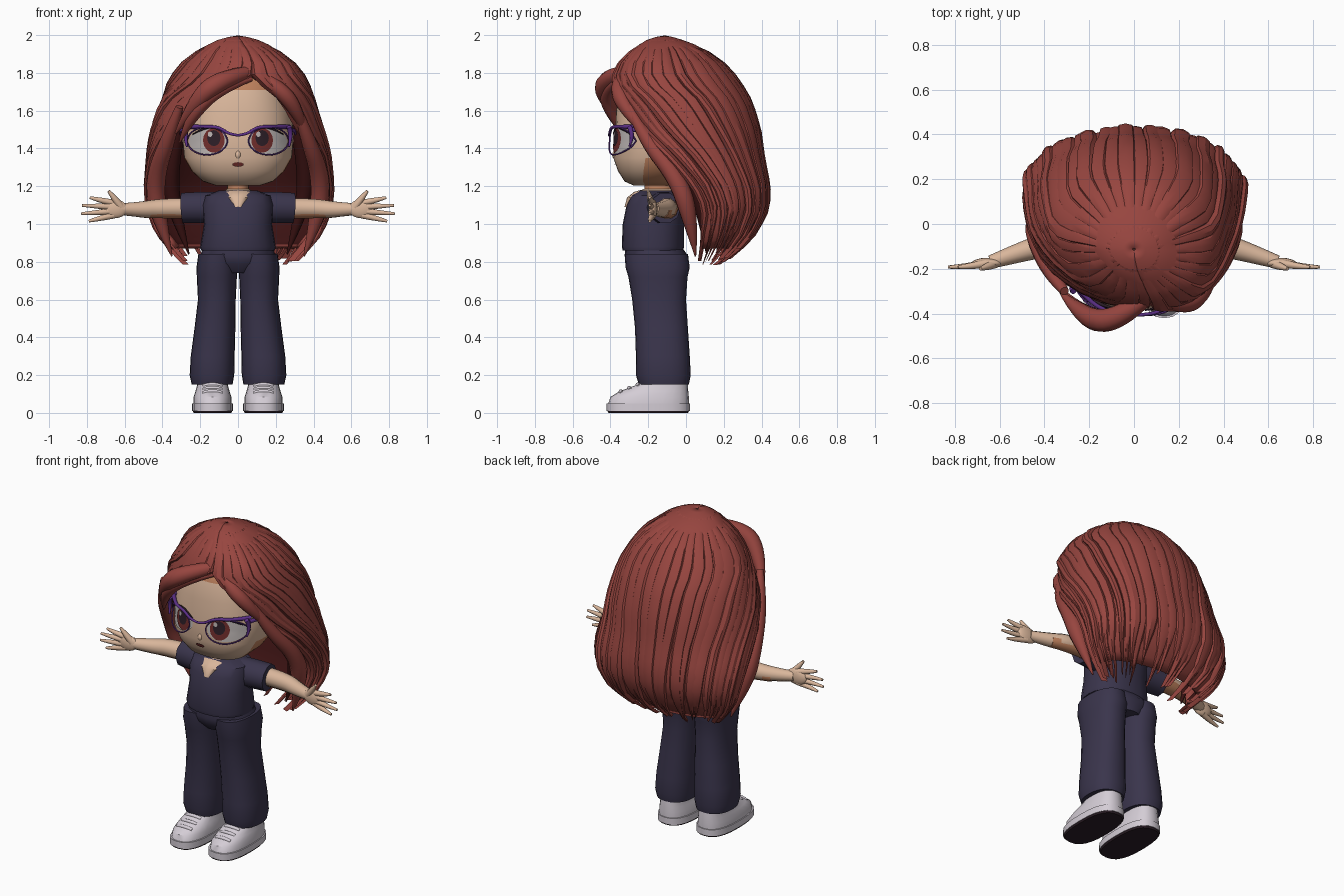
import bpy, bmesh, math, random

random.seed(4)
cube = bpy.data.objects.get("Cube")
if cube:
    bpy.data.objects.remove(cube, do_unlink=True)


def material(name, *rgb):
    m = bpy.data.materials.new(name)
    m.use_nodes = True
    m.diffuse_color = (*rgb, 1)
    m.node_tree.nodes["Principled BSDF"].inputs["Base Color"].default_value = (*rgb, 1)
    return m


HAIR = material("auburn_hair", .31, .06, .05)
LINING = material("dark_hair", .042, .006, .006)
SKIN = material("skin", .7, .47, .33)
WARM = material("warm_skin", .52, .22, .11)
CLOTH = material("navy_cloth", .042, .035, .072)
SHOE = material("pale_shoe", .66, .61, .67)
FRAME = material("purple_frame", .11, .03, .25)
WHITE = material("eye_white", .5, .46, .45)
IRIS = material("red_brown", .16, .026, .024)
DARK = material("near_black", .025, .013, .02)


def add_mesh(name, verts, faces, mats, fix=True, angle=40):
    me = bpy.data.meshes.new(name)
    me.from_pydata(verts, [], faces)
    if fix:
        bm = bmesh.new()
        bm.from_mesh(me)
        bmesh.ops.recalc_face_normals(bm, faces=bm.faces)
        bm.to_mesh(me)
        bm.free()
    for m in mats:
        me.materials.append(m)
    ob = bpy.data.objects.new(name, me)
    bpy.context.collection.objects.link(ob)
    bpy.ops.object.select_all(action="DESELECT")
    ob.select_set(True)
    bpy.context.view_layer.objects.active = ob
    bpy.ops.object.shade_smooth_by_angle(angle=math.radians(angle))
    return ob


def grid_faces(rows, cols, start=0, closed=False):
    span = cols if closed else cols - 1
    return [(start + r * cols + i, start + r * cols + (i + 1) % cols,
             start + (r + 1) * cols + (i + 1) % cols, start + (r + 1) * cols + i)
            for r in range(rows - 1) for i in range(span)]


def loft(name, rings, mats, n=24, side=1, power=2.3):
    """Stack rounded sections (z, half width, front y, back y, centre x)."""
    verts = []
    for z, rx, yf, yb, *cx in rings:
        for i in range(n):
            a = math.tau * i / n
            c, s = math.cos(a), math.sin(a)
            x = math.copysign(abs(c) ** (2 / power), c) * rx + (cx[0] if cx else 0)
            y = (yf + yb) / 2 + math.copysign(abs(s) ** (2 / power), s) * (yb - yf) / 2
            verts.append((side * x, y, z))
    faces = grid_faces(len(rings), n, closed=True)
    top = (len(rings) - 1) * n
    faces += [tuple(range(n)), tuple(range(top, top + n))]
    return add_mesh(name, verts, faces, mats)


def tube(name, pts, radii, mat, side=1):
    """Smooth tapered tube along a few points."""
    cu = bpy.data.curves.new(name, "CURVE")
    cu.dimensions = "3D"
    cu.bevel_depth, cu.bevel_resolution, cu.resolution_u = 1, 3, 6
    cu.use_fill_caps = True
    sp = cu.splines.new("NURBS")
    sp.points.add(len(pts) - 1)
    for p, (x, y, z), r in zip(sp.points, pts, radii):
        p.co, p.radius = (side * x, y, z, 1), r
    sp.order_u, sp.use_endpoint_u = 3, True
    cu.materials.append(mat)
    ob = bpy.data.objects.new(name, cu)
    bpy.context.collection.objects.link(ob)


def section(rings, z):
    """Interpolate a table of sections that runs upwards."""
    z = min(max(z, rings[0][0]), rings[-1][0])
    for a, b in zip(rings, rings[1:]):
        if z <= b[0]:
            t = (z - a[0]) / (b[0] - a[0])
            return [p + (q - p) * t for p, q in zip(a, b)]


# Head, with warmer skin behind the jaw and below the hairline
HEAD = [(1.205, .12, -.28, -.09), (1.225, .185, -.325, -.04), (1.28, .245, -.36, .04),
        (1.35, .285, -.385, .12), (1.46, .295, -.375, .18), (1.6, .285, -.37, .2),
        (1.71, .255, -.345, .185), (1.75, .24, -.33, .17), (1.86, .14, -.25, .1)]
head = loft("head", HEAD, [SKIN, WARM], n=48, power=2.4)
for p in head.data.polygons:
    if p.center.z > 1.71 or (p.center.z < 1.4 and p.center.y > -.22):
        p.material_index = 1


def on_face(x, z, off):
    _, rx, yf, yb = section(HEAD, z)
    k = max(0, 1 - min(1, abs(x) / rx) ** 2.4) ** (1 / 2.4)
    return (x, (yf + yb) / 2 - (yb - yf) / 2 * k - off, z)


def face_plate(name, x, z, rx, rz, off, mat, n=24):
    verts = [on_face(x + rx * t * math.cos(math.tau * i / n),
                     z + rz * t * math.sin(math.tau * i / n), off)
             for t in (.02, .4, .7, 1) for i in range(n)]
    faces = [(a, d, c, b) for a, b, c, d in grid_faces(4, n, closed=True)]
    add_mesh(name, verts, faces + [tuple(range(n))], [mat], fix=False)


# Eyes, glasses, nose and mouth
for s, word in ((1, "left"), (-1, "right")):
    face_plate(word + "_eye_white", s * .155, 1.438, .105, .069, .006, WHITE)
    face_plate(word + "_iris", s * .128, 1.443, .057, .065, .011, IRIS)
    face_plate(word + "_pupil", s * .128, 1.455, .035, .042, .015, DARK)
    face_plate(word + "_eye_glint", s * .128 - .02, 1.475, .012, .014, .018, WHITE)
    lash = [on_face(s * x, z, .012) for x, z in ((.05, 1.475), (.11, 1.515), (.18, 1.51), (.24, 1.475))]
    tube(word + "_lash", lash, (.003, .007, .007, .003), DARK)
    rim = [on_face(s * (.163 + .108 * math.cos(a)), 1.44 + .075 * math.sin(a), .03)
           for a in [math.tau * i / 16 for i in range(17)]]
    tube(word + "_rim", rim, [.004] * 17, FRAME)
    top = [on_face(s * x, z, .032) for x, z in ((0, 1.47), (.05, 1.475), (.1, 1.515), (.2, 1.515), (.27, 1.515))]
    tube(word + "_frame_top", top, (.007, .008, .008, .01, .013), FRAME)
    tube(word + "_frame_corner", [(.27, -.3, 1.515), (.285, -.275, 1.47), (.27, -.3, 1.41)], (.014, .013, .005), FRAME, s)
    tube(word + "_temple", [(.275, -.28, 1.5), (.305, -.2, 1.5), (.305, -.03, 1.47)],
         (.013, .009, .006), FRAME, s)
tube("nose", [on_face(0, 1.385, -.014), on_face(0, 1.365, .0), on_face(0, 1.35, -.014)],
     (.012, .018, .012), SKIN)
face_plate("mouth", 0, 1.315, .03, .012, .008, IRIS)

# Neck and tunic
neck = loft("neck", [(1.09, .035, -.326, -.1), (1.14, .085, -.312, -.06), (1.17, .09, -.275, -.06),
                     (1.185, .058, -.22, -.07), (1.26, .055, -.22, -.07)], [SKIN, WARM])
for p in neck.data.polygons:
    p.material_index = int(p.center.z > 1.185)
loft("tunic", [(.86, .195, -.335, -.015), (.88, .2, -.34, -.01), (1, .18, -.335, -.01),
               (1.1, .19, -.315, -.005), (1.15, .175, -.29, -.02), (1.178, .1, -.25, -.05)], [CLOTH])
loft("hips", [(.74, .09, -.27, .0), (.79, .17, -.315, .012), (.83, .2, -.325, .012), (.875, .185, -.32, -.02)], [CLOTH])

for s, word in ((1, "left"), (-1, "right")):
    # Arms and hands
    tube(word + "_sleeve", [(.12, -.125, 1.085), (.2, -.12, 1.09), (.295, -.11, 1.085)],
         (.088, .086, .083), CLOTH, s)
    arm = [(.24, -.1, 1.085), (.4, -.095, 1.085), (.52, -.13, 1.075), (.64, -.17, 1.08)]
    tube(word + "_arm", arm, (.055, .053, .043, .03), SKIN, s)
    tube(word + "_arm_underside", [(x, y + .004, z - .005) for x, y, z in arm[:3]], (.055, .053, .038), WARM, s)
    bpy.ops.mesh.primitive_uv_sphere_add(segments=16, ring_count=10, location=(s * .655, -.175, 1.08))
    palm = bpy.context.object
    palm.name, palm.scale = word + "_palm", (.07, .024, .05)
    palm.data.materials.append(SKIN)
    bpy.ops.object.shade_smooth_by_angle()
    for i, (x, z) in enumerate([(.785, 1.14), (.825, 1.098), (.83, 1.055), (.79, 1.015)]):
        root = 1.112 - i * .022
        tube(f"{word}_finger_{i + 1}", [(.66, -.175, root), (.73, -.19, (root + z) / 2), (x, -.192, z)],
             (.018, .016, .007), SKIN, s)
    tube(word + "_thumb", [(.62, -.175, 1.09), (.65, -.19, 1.13), (.685, -.2, 1.175)],
         (.022, .018, .008), SKIN, s)

    # Trousers
    loft(word + "_leg", [(.15, .108, -.25, .015, .137), (.2, .118, -.265, .025, .138), (.3, .116, -.265, .02, .134),
                         (.45, .108, -.27, .01, .122), (.6, .1, -.285, .0, .112), (.72, .106, -.305, .008, .112),
                         (.77, .108, -.32, .02, .112), (.84, .1, -.325, .01, .11)], [CLOTH], side=s)

    # Shoes
    loft(word + "_sole", [(0, .1, -.41, .01, .135), (.012, .106, -.418, .018, .135)], [DARK], side=s, power=2.6)
    loft(word + "_midsole", [(.01, .108, -.42, .02, .135), (.05, .108, -.42, .02, .135)],
         [SHOE], side=s, power=2.6)
    loft(word + "_shoe", [(.045, .102, -.413, .015, .135), (.085, .1, -.4, .015, .135), (.115, .09, -.35, .012, .135),
                          (.145, .082, -.27, .01, .135), (.175, .078, -.23, .005, .135)], [SHOE], side=s, power=2.5)
    for i in range(3):
        y, z = -.34 + i * .045, .117 + i * .018
        tube(f"{word}_lace_{i + 1}", [(.085, y, z - .012), (.135, y - .012, z + .006), (.185, y, z - .012)],
             (.01, .012, .01), SHOE, s)

# Hair sections: height, half width, front y, back y, opening angle from the back
SECTIONS = [(.78, .27, .03, .16, 112), (.84, .33, .0, .25, 112), (.95, .425, -.03, .355, 112),
            (1.08, .475, -.06, .42, 110), (1.2, .485, -.15, .425, 110), (1.35, .468, -.3, .395, 114),
            (1.5, .44, -.365, .375, 132), (1.65, .4, -.385, .33, 149), (1.77, .345, -.375, .26, 178),
            (1.87, .265, -.33, .17, 180), (1.94, .18, -.265, .075, 180), (1.975, .105, -.205, -.02, 180),
            (1.99, .05, -.16, -.07, 180), (1.997, .008, -.12, -.105, 180)]


def hair(v, z, off=0):
    """Point on the hair; v runs from the right parting round the back to the left."""
    _, rx, yf, yb, opening = section(SECTIONS, z)
    a = v * math.radians(opening)
    fade = min(1, max(0, (z - 1.5) / .25), (1.997 - z) / .12)
    shift = .08 * max(0, -math.cos(a)) * fade
    return ((rx + off) * math.sin(a) + shift,
            (yf + yb) / 2 + ((yb - yf) / 2 + off) * math.cos(a), z)


levels = [1.997, 1.99, 1.975] + [1.95 - i * (1.95 - .87) / 27 for i in range(28)]
cols = 49
shell = add_mesh("hair_shell", [hair(-1 + 2 * i / (cols - 1), z) for z in levels for i in range(cols)],
                 grid_faces(len(levels), cols), [HAIR, LINING], fix=False)
thick = shell.modifiers.new("thickness", "SOLIDIFY")
thick.thickness, thick.material_offset = .03, 1

# Overlapping pointed strands of uneven width swept over the shell
verts, faces = [], []
count, rows = 32, 20
for k in range(count):
    mid = -1 + (2 * k + 1) / count
    tip = random.uniform(.78, .88)
    lift = random.uniform(.012, .03)
    drift = random.uniform(-.05, .05)
    width = random.uniform(1.2, 2) / count
    start = len(verts)
    for r in range(rows):
        t = r / (rows - 1)
        z = 1.975 + (tip - 1.975) * t
        half = width * min(1, (1 - t) * 5 + .02)
        rise = min(1, t * 8 + .1)
        for w, h in ((-1, -.012), (-.6, lift * .8), (0, lift), (.6, lift * .7), (1, -.012)):
            v = max(-1.02, min(1.02, mid + drift * t * t + w * half))
            verts.append(hair(v, z, h * rise))
    faces += grid_faces(rows, 5, start)
add_mesh("hair_strands", verts, faces, [HAIR], fix=False, angle=28)

# Fringe and side locks
LOCKS = {
    "right_fringe": (-1, [(-.09, -.3, 1.81), (.05, -.42, 1.78), (.21, -.44, 1.68), (.33, -.3, 1.48)], (.03, .05, .055, .006)),
    "right_fringe_lower": (-1, [(-.07, -.34, 1.77), (.1, -.43, 1.72), (.24, -.4, 1.59), (.31, -.3, 1.43)], (.015, .035, .04, .004)),
    "left_fringe": (1, [(.09, -.31, 1.8), (.18, -.37, 1.75), (.31, -.33, 1.62), (.37, -.2, 1.45)], (.03, .04, .045, .006)),
}
for name, (s, pts, radii) in LOCKS.items():
    tube(name, pts, radii, HAIR, s)
for s, word in ((1, "left"), (-1, "right")):
    tube(word + "_side_lock", [(.31, -.3, 1.62), (.37, -.22, 1.45), (.44, -.05, 1.25), (.43, .02, 1.05), (.35, .05, .83)],
         (.02, .04, .05, .05, .004), HAIR, s)
    tube(word + "_inner_lock", [(.31, -.06, 1.5), (.36, .02, 1.3), (.35, .09, 1.1), (.26, .11, .84)],
         (.03, .045, .045, .004), LINING, s)
